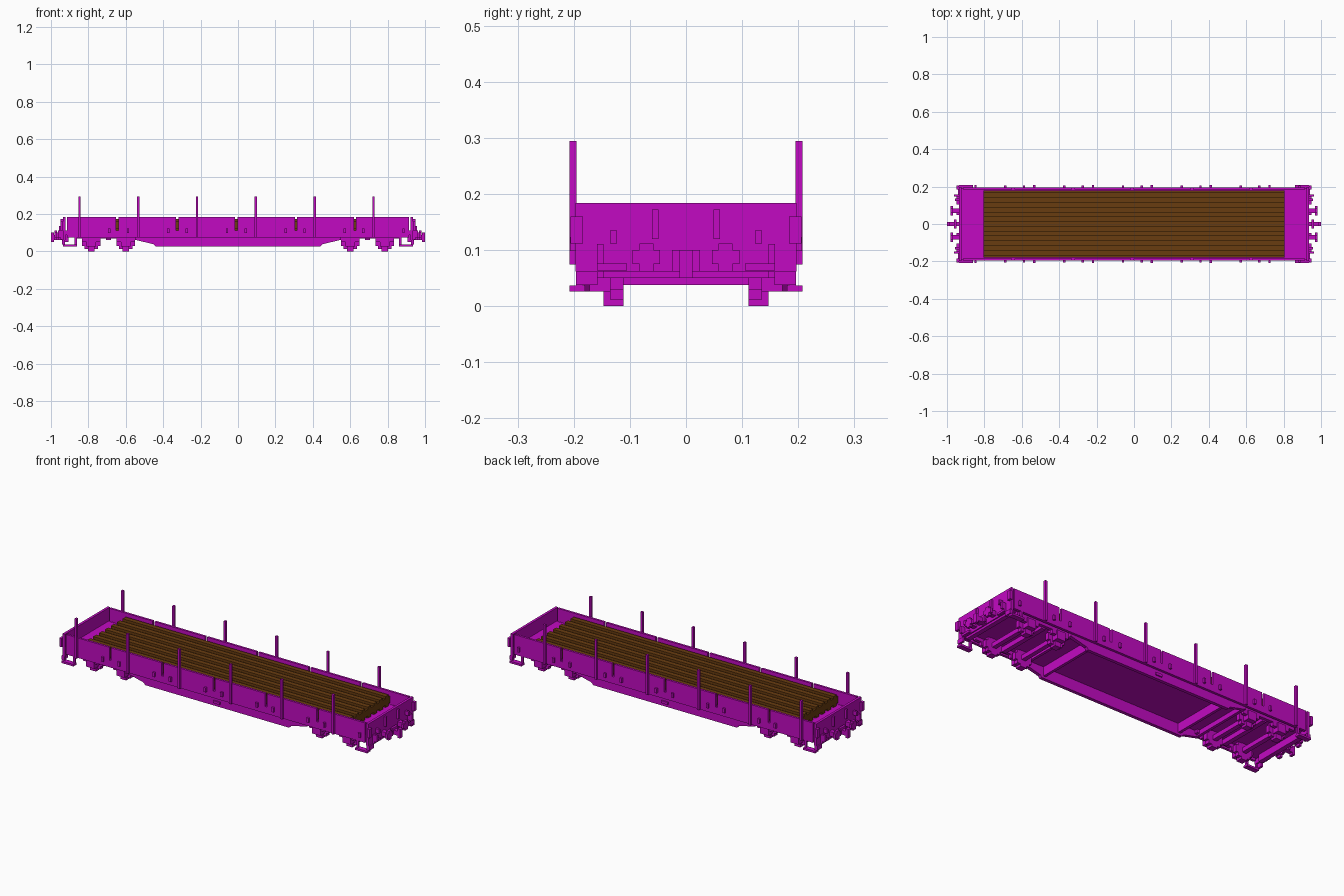
import bpy, bmesh
from mathutils import Vector

if "Cube" in bpy.data.objects:
    bpy.data.objects.remove(bpy.data.objects["Cube"], do_unlink=True)


def material(name, rgb):
    m = bpy.data.materials.new(name)
    m.use_nodes = True
    m.diffuse_color = (*rgb, 1)
    m.node_tree.nodes["Principled BSDF"].inputs["Base Color"].default_value = (*rgb, 1)
    return m


MAGENTA = material("magenta paint", (0.54, 0.003, 0.54))
BROWN = material("brown timber", (0.14, 0.045, 0.005))


def finish(name, bm, mat):
    bmesh.ops.recalc_face_normals(bm, faces=bm.faces)
    me = bpy.data.meshes.new(name)
    bm.to_mesh(me)
    bm.free()
    me.materials.append(mat)
    ob = bpy.data.objects.new(name, me)
    bpy.context.collection.objects.link(ob)
    return ob


def boxes(name, items, mat=MAGENTA, flip=""):
    """Boxes as (x0, x1, y0, y1, z0, z1), repeated mirrored over the axes in flip."""
    bm = bmesh.new()
    for sx in ((1, -1) if "x" in flip else (1,)):
        for sy in ((1, -1) if "y" in flip else (1,)):
            for x0, x1, y0, y1, z0, z1 in items:
                vs = bmesh.ops.create_cube(bm, size=1)["verts"]
                for v in vs:
                    v.co = Vector((sx * (x0 + (v.co.x + .5) * (x1 - x0)),
                                   sy * (y0 + (v.co.y + .5) * (y1 - y0)),
                                   z0 + (v.co.z + .5) * (z1 - z0)))
    return finish(name, bm, mat)


def prism(name, profile, axis, spans, mat=MAGENTA):
    """Extrude a closed 2D profile along an axis: 'x' takes (y, z), 'y' takes (x, z)."""
    bm = bmesh.new()
    for a, b in spans:
        def at(p, t):
            return (t, p[0], p[1]) if axis == "x" else (p[0], t, p[1])
        lo = [bm.verts.new(at(p, a)) for p in profile]
        hi = [bm.verts.new(at(p, b)) for p in profile]
        bm.faces.new(lo)
        bm.faces.new(hi[::-1])
        n = len(lo)
        for i in range(n):
            bm.faces.new((lo[i], lo[(i + 1) % n], hi[(i + 1) % n], hi[i]))
    return finish(name, bm, mat)


V = 0.0122  # basic block size

# Deck, lower sill and end walls
boxes("deck", [(-.925, .925, -.19, .19, .088, .111)])
boxes("side_sill", [(-.915, .915, .182, .196, .074, .112)], flip="y")
boxes("end_wall", [(.922, .936, -.197, .197, .062, .184),
                   (.905, .93, -.147, .147, .05, .09)], flip="x")

# Drop sides, split by narrow gaps
edges = [-.915, -.645, -.325, -.01, .31, .625, .915]
boxes("drop_side", [(a + (.006 if i else 0), b - (.006 if i < 5 else 0), .184, .196, .112, .184)
                    for i, (a, b) in enumerate(zip(edges, edges[1:]))], flip="y")

# Tall stakes, and the hinges between them
stakes = [-.848 + .3145 * i for i in range(6)]
boxes("stake", [(x - V / 2, x + V / 2, .195, .208, .074, .294) for x in stakes], flip="y")
hinges = [x + d for x in stakes for d in (.16, .26) if x + d < .9]
boxes("hinge", [(x - V / 2, x + V / 2, .195, .207, .098, .123) for x in hinges], flip="y")

# Timber load: stepped round logs laid side by side
pitch = .3605 / 7
for i in range(7):
    y = (i - 3) * pitch
    w, n = pitch / 2, pitch / 2 - V
    half = [(n, .111), (n, .123), (w, .123), (w, .159), (n, .159), (n, .172)]
    prof = [(y + a, z) for a, z in half] + [(y - a, z) for a, z in reversed(half)]
    prism("log_%d" % (i + 1), prof, "x", [(-.805, .805)], BROWN)

# Deep belly beams with stepped ends, and their cross members
half = [(.55, .09), (.55, .062), (.50, .05), (.45, .038), (.44, .026)]
belly = half + [(-x, z) for x, z in reversed(half)]
prism("belly_beam", belly, "y", [(.165, .183), (-.183, -.165)])
boxes("cross_member", [(.415, .43, -.165, .165, .038, .09),
                       (.535, .55, -.165, .165, .062, .09)], flip="x")
boxes("belly_plate", [(-.02, .02, .183, .19, .042, .056)], flip="y")

# Wheels, axles and axle boxes
STEP = [(.018, 0), (.018, V), (.037, V), (.037, .03), (.05, .03),
        (.05, .068), (.037, .068), (.037, .086), (.018, .086), (.018, .098)]
for k, cx in enumerate((-.785, -.6, .6, .785)):
    prof = [(cx + x, z) for x, z in STEP] + [(cx - x, z) for x, z in reversed(STEP)]
    prism("wheel_pair_%d" % (k + 1), prof, "y", [(.111, .135), (-.135, -.111)])
    boxes("axle_%d" % (k + 1), [(cx - .012, cx + .012, -.15, .15, .038, .062)])
    boxes("axle_box_%d" % (k + 1), [(cx - .025, cx + .025, .135, .172, .026, .074),
                                    (cx - .05, cx + .05, .147, .165, .05, .074),
                                    (cx - .018, cx + .018, .135, .147, 0, .026)], flip="y")
boxes("bogie_frame", [(.52, .87, .147, .165, .07, .09),
                      (.68, .705, -.15, .15, .062, .09)], flip="xy")

# Corner steps
boxes("corner_step", [(.862, .936, .18, .208, .026, .037),
                      (.862, .874, .184, .196, .037, .076),
                      (.924, .936, .184, .196, .037, .076)], flip="xy")

# Buffers with cross-shaped heads
boxes("buffer", [(.936, .972, .058, .083, .075, .1),
                 (.968, .982, .046, .095, .075, .1),
                 (.968, .982, .058, .083, .062, .112)], flip="xy")

# Central coupler
boxes("coupler", [(.93, .985, -.012, .012, .062, .087),
                  (.985, 1, -.012, .012, .05, .1),
                  (.95, .962, -.025, .025, .062, .1)], flip="x")

# Grab rails and small end fittings
boxes("end_fitting", [(.936, .948, .049, .061, .12, .172),
                      (.936, .958, .123, .135, .112, .135),
                      (.936, .962, .147, .159, .075, .111),
                      (.936, .948, .105, .159, .064, .076),
                      (.93, .942, .158, .196, .038, .062),
                      (.936, .95, .184, .206, .112, .16)], flip="xy")
